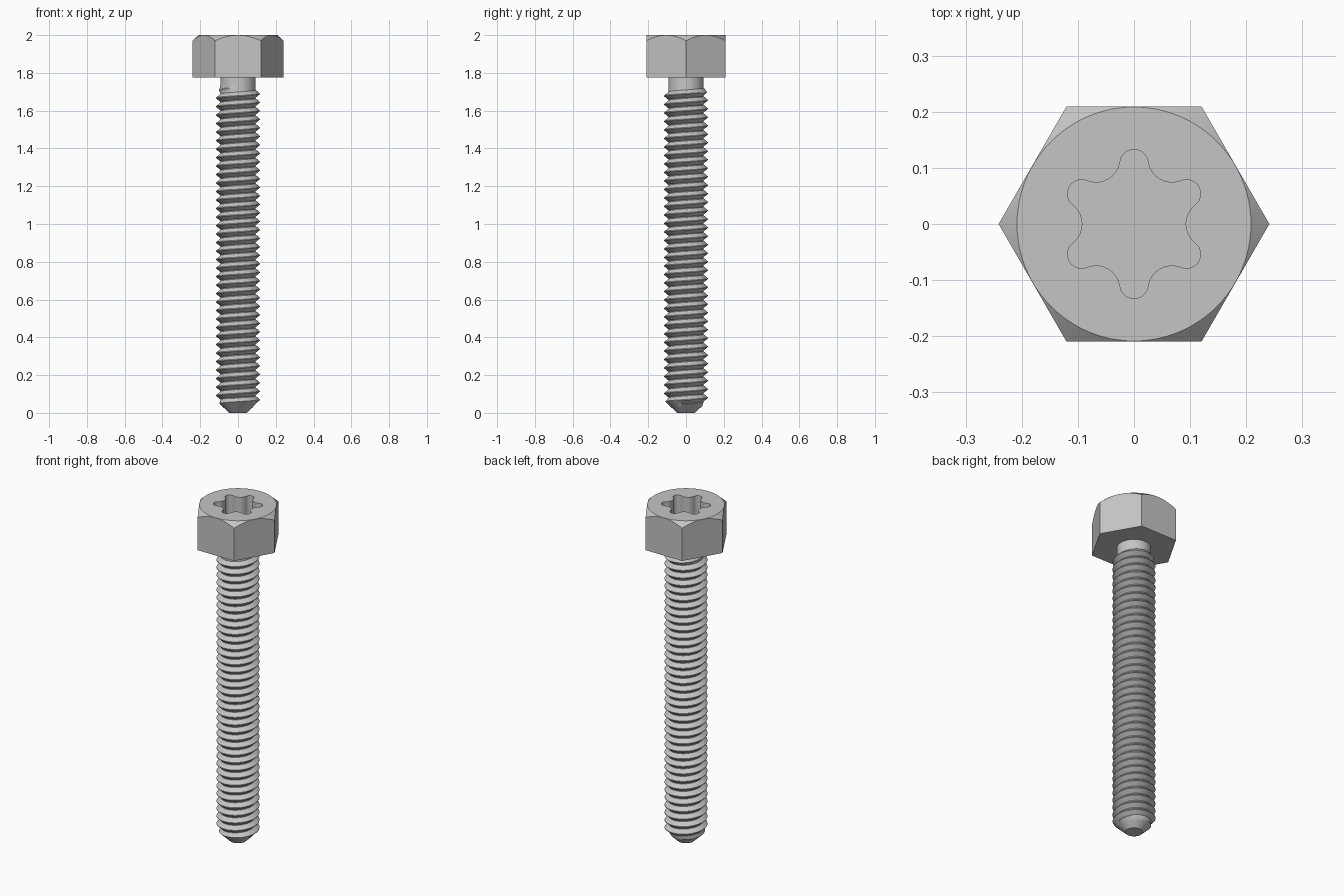
import bpy, bmesh, math
from math import radians, cos, sin, tau

default = bpy.data.objects.get("Cube")
if default:
    bpy.data.objects.remove(default, do_unlink=True)

steel = bpy.data.materials.new("light_grey_steel")
steel.use_nodes = True
steel.diffuse_color = (0.56, 0.56, 0.56, 1)
steel.node_tree.nodes["Principled BSDF"].inputs["Base Color"].default_value = (0.56, 0.56, 0.56, 1)


def make_object(name, bm):
    bmesh.ops.recalc_face_normals(bm, faces=bm.faces)
    mesh = bpy.data.meshes.new(name)
    bm.to_mesh(mesh)
    bm.free()
    mesh.materials.append(steel)
    obj = bpy.data.objects.new(name, mesh)
    bpy.context.collection.objects.link(obj)
    return obj


def prism(name, bottom, top, z0, z1):
    """Solid between two outlines with the same number of points."""
    bm = bmesh.new()
    low = [bm.verts.new((x, y, z0)) for x, y in bottom]
    high = [bm.verts.new((x, y, z1)) for x, y in top]
    n = len(low)
    bm.faces.new(low)
    bm.faces.new(high)
    for i in range(n):
        j = (i + 1) % n
        bm.faces.new((low[i], low[j], high[j], high[i]))
    return make_object(name, bm)


def circle(radius, sides):
    return [(radius * cos(tau * i / sides), radius * sin(tau * i / sides)) for i in range(sides)]


def activate(obj):
    bpy.ops.object.select_all(action="DESELECT")
    obj.select_set(True)
    bpy.context.view_layer.objects.active = obj


def cut(obj, tool, operation):
    mod = obj.modifiers.new("cut", "BOOLEAN")
    mod.object, mod.operation, mod.solver = tool, operation, "EXACT"
    activate(obj)
    bpy.ops.object.modifier_apply(modifier=mod.name)
    bpy.data.objects.remove(tool, do_unlink=True)


# Six-lobed outline of the drive recess: round lobes joined by hollow arcs
def lobe_outline(lobe_c=0.108, lobe_r=0.025, hollow_c=0.135, hollow_r=0.043):
    points = []

    def arc(base, dist, radius, start, end, steps):
        for s in range(steps + 1):
            a = base + radians(start + (end - start) * s / steps)
            points.append((dist * cos(base) + radius * cos(a), dist * sin(base) + radius * sin(a)))

    for k in range(6):
        base = radians(30 + 60 * k)
        arc(base, lobe_c, lobe_r, -82, 82, 12)
        arc(base + radians(30), hollow_c, hollow_r, 224, 136, 8)
    return points


# Hex head with a conical top chamfer and the drive recess
HEAD_Z, TOP = 1.775, 2.0
head = prism("hex_head", circle(0.2413, 6), circle(0.2413, 6), HEAD_Z, TOP)
cone = prism("chamfer_cutter", circle(0.5005, 96), circle(0.2085, 96), TOP - 0.26, TOP)
cut(head, cone, "INTERSECT")
star = lobe_outline()
cut(head, prism("recess_cutter", star, star, TOP - 0.13, TOP + 0.05), "DIFFERENCE")

# Threaded shank: a V profile swept up a right-hand helix
ROOT, CREST, PITCH, SIDES = 0.093, 0.116, 0.045, 48
THREAD_END, TIP_R = 1.72, 0.047
PROFILE = [(0, 0), (0.08, 0), (0.5, 1), (0.58, 1)]


def shank_point(step, along, height):
    z = (step / SIDES + along - 2) * PITCH
    z = min(max(z, 0), HEAD_Z)
    fade = min(max((THREAD_END - z) / 0.025, 0), 1)
    r = min(ROOT + (CREST - ROOT) * height * fade, TIP_R + z * 1.05)
    a = tau * (step % SIDES) / SIDES
    return r * cos(a), r * sin(a), z


bm = bmesh.new()
steps = SIDES * (int(HEAD_Z / PITCH) + 4)
columns = []
for step in range(steps + 1):
    profile = PROFILE + [(1, 0)]
    columns.append([bm.verts.new(shank_point(step, *p)) for p in profile])
for a, b in zip(columns, columns[1:]):
    for k in range(len(PROFILE)):
        bm.faces.new((a[k], b[k], b[k + 1], a[k + 1]))
bmesh.ops.remove_doubles(bm, verts=bm.verts, dist=0.00005)
bmesh.ops.holes_fill(bm, edges=[e for e in bm.edges if e.is_boundary], sides=0)
shank = make_object("threaded_shank", bm)

for obj in (head, shank):
    activate(obj)
    bpy.ops.object.shade_smooth_by_angle(angle=radians(25))
